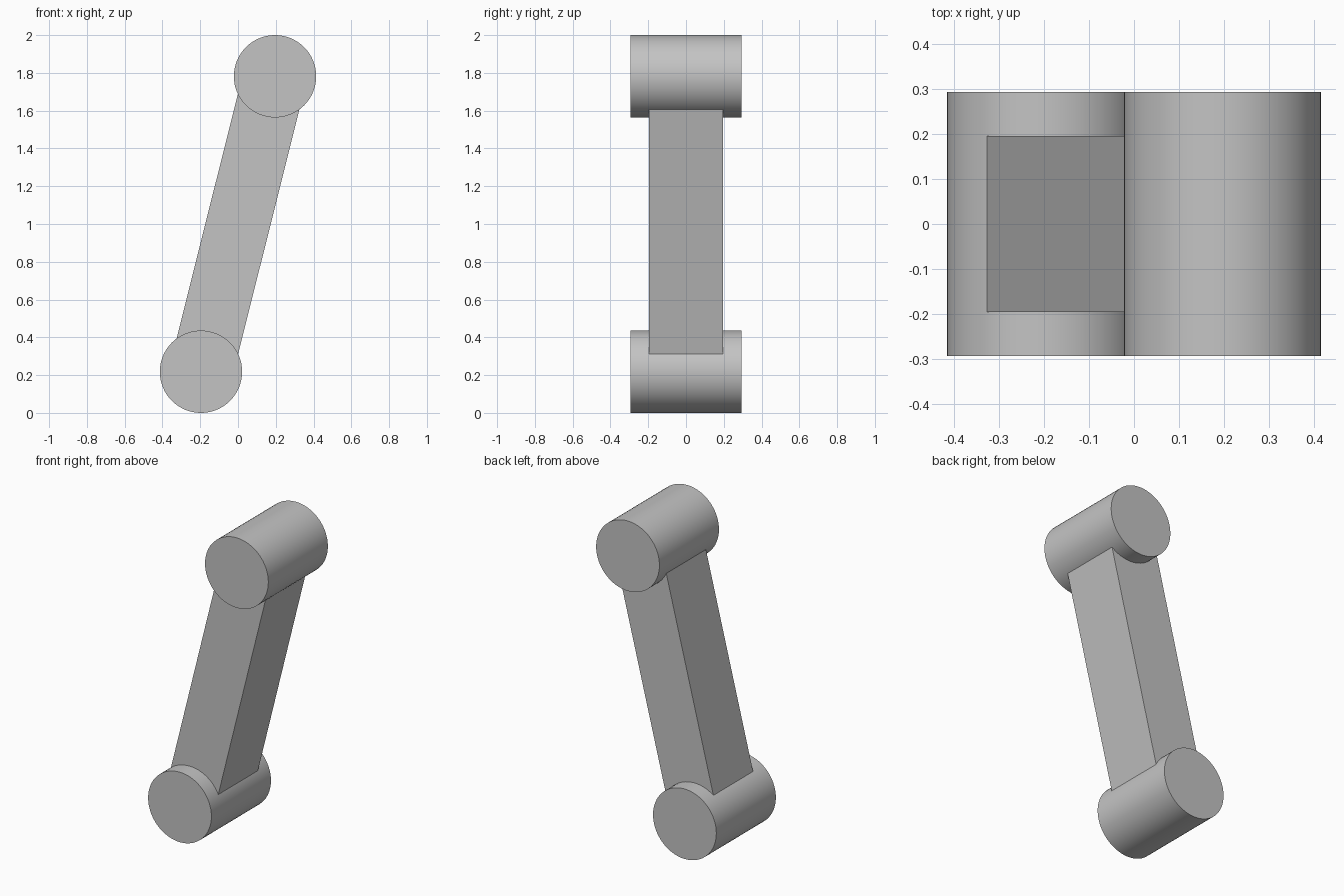
import bpy
import math
from mathutils import Vector

cube = bpy.data.objects.get("Cube")
if cube:
    bpy.data.objects.remove(cube, do_unlink=True)

RADIUS = 0.218
PIN_LENGTH = 0.586
LOWER = Vector((-0.196, 0, RADIUS))
UPPER = Vector((0.196, 0, 2 - RADIUS))

# Single plain grey
grey = bpy.data.materials.new("plain_grey")
grey.use_nodes = True
colour = (0.55, 0.55, 0.55, 1)
grey.diffuse_color = colour
grey.node_tree.nodes["Principled BSDF"].inputs["Base Color"].default_value = colour


def finish(name):
    obj = bpy.context.object
    obj.name = name
    obj.data.materials.append(grey)
    return obj


# Round pivots at both ends, lying front to back
for name, centre in (("lower_pivot", LOWER), ("upper_pivot", UPPER)):
    bpy.ops.mesh.primitive_cylinder_add(
        vertices=64, radius=RADIUS, depth=PIN_LENGTH,
        location=centre, rotation=(math.pi / 2, 0, 0))
    finish(name)
    bpy.ops.object.shade_smooth_by_angle(angle=math.radians(30))

# Slanted arm running between the pivot centres
axis = UPPER - LOWER
bpy.ops.mesh.primitive_cube_add(
    size=1, location=(LOWER + UPPER) / 2,
    rotation=(0, math.atan2(axis.x, axis.z), 0))
arm = finish("arm")
arm.scale = (0.336, 0.39, axis.length)
